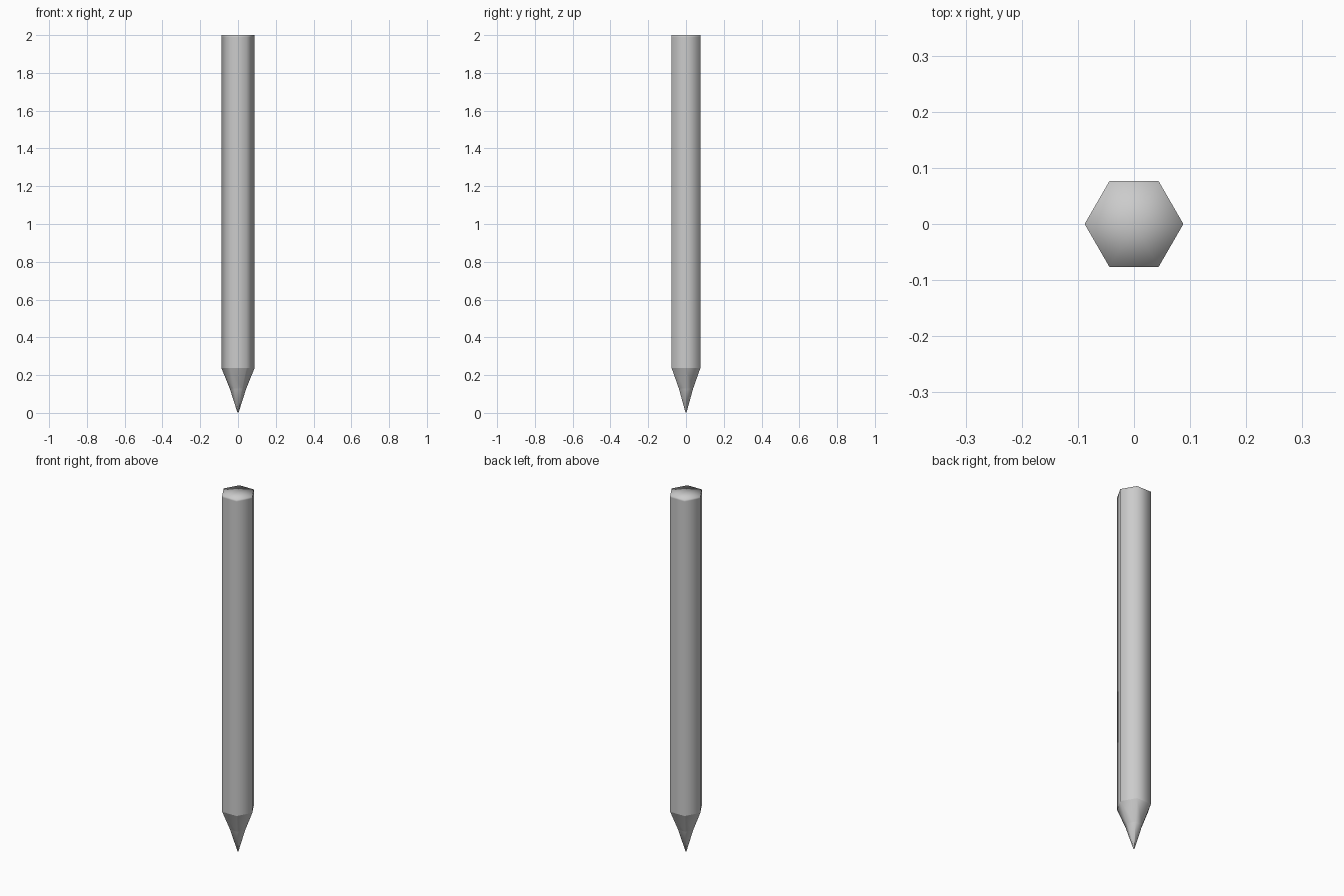
import bpy, bmesh, math

if "Cube" in bpy.data.objects:
    bpy.data.objects.remove(bpy.data.objects["Cube"])


def hex_loft(name, profile):
    """Six-sided smooth loft through (radius, z) rings; radius 0 makes a point."""
    bm = bmesh.new()
    rings = []
    for r, z in profile:
        if r == 0:
            rings.append([bm.verts.new((0, 0, z))] * 6)
        else:
            rings.append([bm.verts.new((r * math.cos(i * math.pi / 3),
                                        r * math.sin(i * math.pi / 3), z))
                          for i in range(6)])
    for a, b in zip(rings, rings[1:]):
        for i in range(6):
            j = (i + 1) % 6
            corners = list(dict.fromkeys((a[i], a[j], b[j], b[i])))
            bm.faces.new(corners).smooth = True
    bmesh.ops.recalc_face_normals(bm, faces=bm.faces)
    # open lofts: make sure the sides face outward
    side = bm.faces[:][0]
    c = side.calc_center_median()
    if side.normal.x * c.x + side.normal.y * c.y < 0:
        bmesh.ops.reverse_faces(bm, faces=bm.faces)
    mesh = bpy.data.meshes.new(name)
    bm.to_mesh(mesh)
    bm.free()
    ob = bpy.data.objects.new(name, mesh)
    bpy.context.collection.objects.link(ob)
    return ob


R = 0.088
# Hexagonal barrel with a flat, softly shaded end
hex_loft("pencil_barrel", [(R, 0.238), (R, 1.99), (R, 2.0), (0, 2.0)])
# Sharpened wooden taper
hex_loft("sharpened_wood", [(R, 0.238), (0.044, 0.13)])
# Pointed lead
hex_loft("lead_tip", [(0.044, 0.13), (0.003, 0.002), (0, 0.0)])
